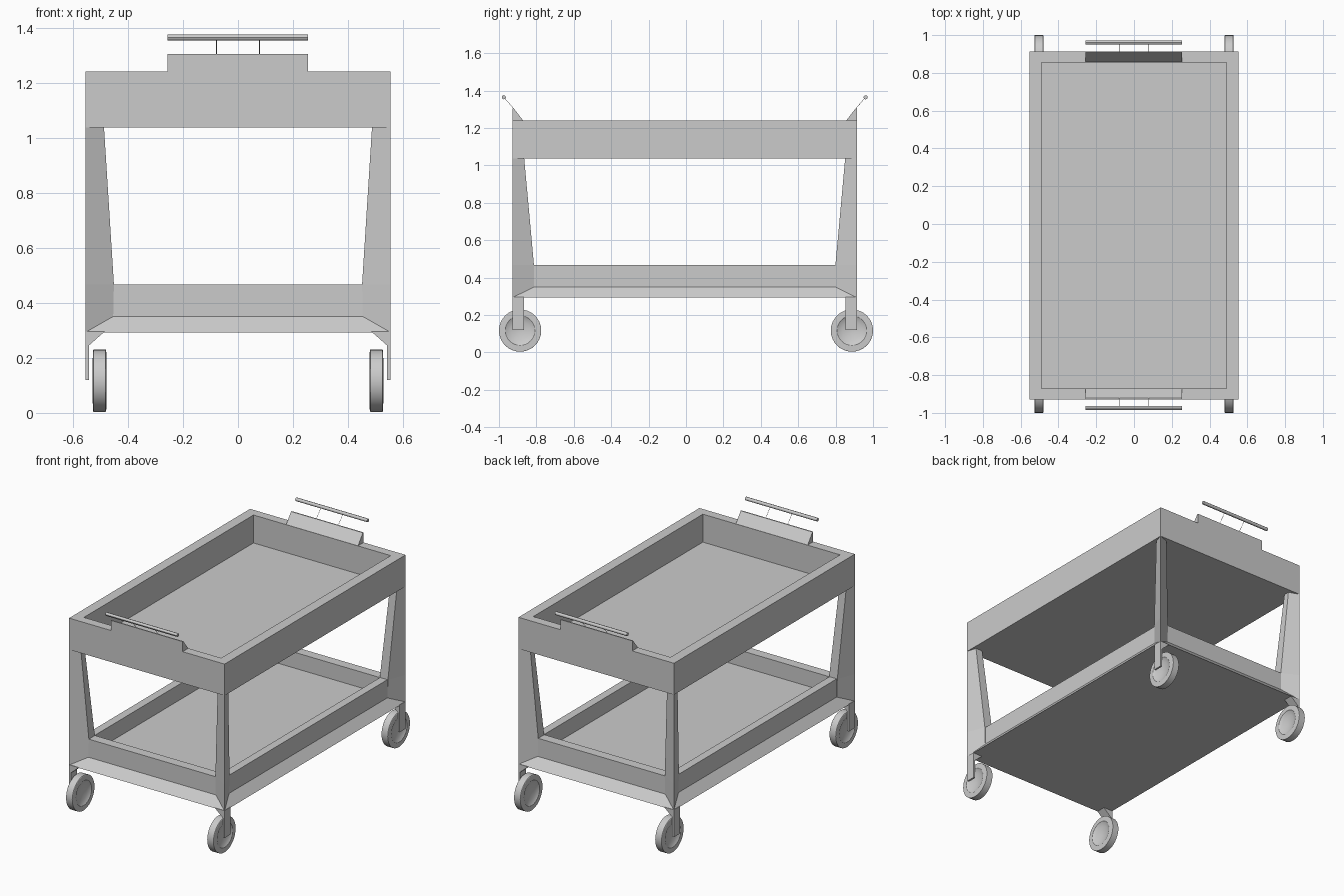
import bpy, bmesh, math
from mathutils import Vector

if "Cube" in bpy.data.objects:
    bpy.data.objects.remove(bpy.data.objects["Cube"])

OFF = -0.007  # body sits slightly toward the front


def loft(name, rings, smooth=False):
    """Skin a list of equal-length point rings and cap both ends."""
    bm = bmesh.new()
    vr = [[bm.verts.new(p) for p in r] for r in rings]
    n = len(vr[0])
    for a, b in zip(vr, vr[1:]):
        for i in range(n):
            j = (i + 1) % n
            bm.faces.new((a[i], a[j], b[j], b[i]))
    bm.faces.new(vr[0])
    bm.faces.new(vr[-1])
    bmesh.ops.recalc_face_normals(bm, faces=bm.faces)
    me = bpy.data.meshes.new(name)
    bm.to_mesh(me)
    bm.free()
    ob = bpy.data.objects.new(name, me)
    bpy.context.collection.objects.link(ob)
    if smooth:
        bpy.ops.object.select_all(action='DESELECT')
        ob.select_set(True)
        bpy.context.view_layer.objects.active = ob
        bpy.ops.object.shade_smooth_by_angle(angle=math.radians(30))
    return ob


def rect(hx, hy, z):
    return [(sx * hx, sy * hy + OFF, z)
            for sx, sy in ((-1, -1), (1, -1), (1, 1), (-1, 1))]


def rod(name, p, q, r, n=12):
    p, q = Vector(p), Vector(q)
    rot = (q - p).to_track_quat('Z', 'Y')
    circle = [rot @ Vector((r * math.cos(t), r * math.sin(t), 0))
              for t in (2 * math.pi * i / n for i in range(n))]
    return loft(name, [[p + c for c in circle], [q + c for c in circle]], True)


# Trays: outer wall, rim, inner wall and floor
loft("upper_tray", [rect(.554, .921, 1.037), rect(.554, .921, 1.24),
                    rect(.489, .863, 1.24), rect(.489, .863, 1.06)])
loft("lower_tray", [rect(.554, .921, .293), rect(.505, .867, .35),
                    rect(.505, .867, .467), rect(.453, .805, .467),
                    rect(.453, .805, .365)])

# Section levels of a corner post: z, inner depth (x, y), setback of its sides
POST = [(1.037, .067, .063, .025, .018),
        (.467, .103, .115, .054, .045),
        (.296, .103, .115, .056, .050)]
# Wheel half profile: x, radius
WHEEL = [(-.008, .015), (-.014, .05), (-.022, .075), (-.025, .079), (-.024, .110), (-.022, .113)]
WHEEL += [(-x, r) for x, r in reversed(WHEEL)]
# Wheel bracket profile: x, z
BRACKET = [(.554, .296), (.554, .12), (.542, .12), (.542, .245), (.485, .295)]

for sx, xs in ((-1, "left"), (1, "right")):
    for sy, ys in ((-1, "front"), (1, "back")):
        tag = f"{ys}_{xs}"
        # Diagonal tapering post
        rings = []
        for z, dx, dy, a, b in POST:
            pts = ((0, 0), (dx, a), (dx, dy), (b, dy))
            rings.append([(sx * (.554 - u), sy * (.921 - v) + OFF, z) for u, v in pts])
        loft(f"post_{tag}", rings)
        # Bracket plate outside the wheel
        loft(f"wheel_bracket_{tag}",
             [[(sx * x, sy * y + OFF, z) for x, z in BRACKET] for y in (.921, .86)])
        # Dished wheel
        loft(f"wheel_{tag}",
             [[(sx * .503 + x, sy * .887 + r * math.cos(t), .117 + r * math.sin(t))
               for t in (2 * math.pi * i / 32 for i in range(32))]
              for x, r in WHEEL], True)

# Push handles at both ends
for sy, ys in ((-1, "front"), (1, "back")):
    wedge = ((.921, 1.24), (.921, 1.305), (.914, 1.305), (.864, 1.24))
    loft(f"handle_base_{ys}",
         [[(x, sy * y + OFF, z) for y, z in wedge] for x in (-.257, .255)])
    bar = (sy * .967 + OFF, 1.364)
    rod(f"handle_bar_{ys}", (-.257, *bar), (.255, *bar), .011)
    for x in (-.078, .078):
        rod(f"handle_stem_{ys}", (x, sy * .914 + OFF, 1.303), (x, *bar), .0012, 6)
